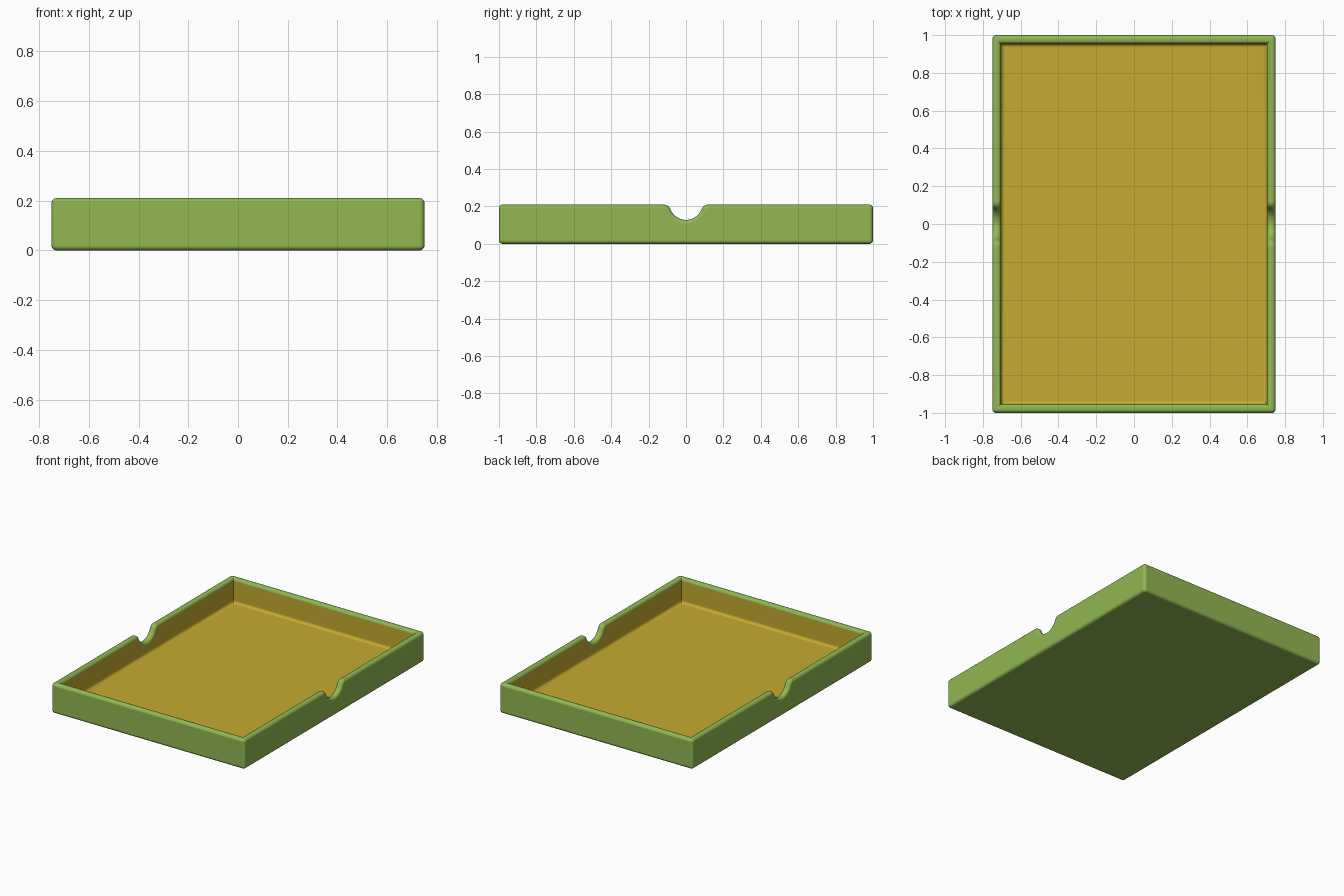
import bpy, bmesh, math

cube = bpy.data.objects.get("Cube")
if cube:
    bpy.data.objects.remove(cube)

HALF_X, HALF_Y, HEIGHT = 0.75, 1.0, 0.21
WALL, FLOOR, R = 0.046, 0.04, 0.02
STEPS = 5


def material(name, colour):
    mat = bpy.data.materials.new(name)
    mat.use_nodes = True
    mat.diffuse_color = colour
    mat.node_tree.nodes["Principled BSDF"].inputs["Base Color"].default_value = colour
    return mat


def quarter():
    """Cosine and sine pairs over a quarter turn."""
    return [(math.cos(a), math.sin(a))
            for a in (math.pi / 2 * i / STEPS for i in range(STEPS + 1))]


def notch_profile():
    """Finger notch rim from -y to +y as (y, z, normal y, normal z)."""
    shoulder, sy, dip = 0.04, 0.12, 0.128
    sz = HEIGHT - shoulder
    # Scoop circle that touches the shoulder circle
    k = dip - sz
    radius = (sy ** 2 + k ** 2 - shoulder ** 2) / (2 * (shoulder - k))
    cz = dip + radius
    tangent = math.atan2(sy, cz - sz)
    half = []
    for i in range(9):
        a = tangent * i / 8
        half.append((radius * math.sin(a), cz - radius * math.cos(a),
                     -math.sin(a), math.cos(a)))
    for i in range(1, 9):
        a = tangent * (1 - i / 8)
        half.append((sy - shoulder * math.sin(a), sz + shoulder * math.cos(a),
                     -math.sin(a), math.cos(a)))
    return [(-y, z, -ny, nz) for y, z, ny, nz in reversed(half[1:])] + half


def corner(sx, sy):
    """Rounded corner stations, in counter-clockwise order."""
    arc = quarter() if sx * sy > 0 else quarter()[::-1]
    return [("corner", sx, sy, c, s) for c, s in arc]


def side(sx):
    """Notched side stations, in counter-clockwise order."""
    pts = notch_profile() if sx > 0 else notch_profile()[::-1]
    return [("side", sx) + p for p in pts]


stations = (corner(1, -1) + side(1) + corner(1, 1)
            + corner(-1, 1) + side(-1) + corner(-1, -1))


def place(station, inset, level, from_rim):
    """Point at an inset from the outside, at a height or a depth below the rim."""
    if station[0] == "corner":
        _, sx, sy, c, s = station
        out, back = max(R - inset, 0), max(inset - R, 0)
        return (sx * (HALF_X - R - back + out * c),
                sy * (HALF_Y - R - back + out * s),
                HEIGHT - level if from_rim else level)
    _, sx, y, z, ny, nz = station
    x = sx * (HALF_X - inset)
    if from_rim:
        return (x, y - ny * level, z - nz * level)
    return (x, y, level)


# Cross-section from the underside, over the rim and down to the floor
section = [(R * (1 - c), R * (1 - s), False) for c, s in quarter()[::-1]]
section += [(R * (1 - c), R * (1 - s), True) for c, s in quarter()]
section += [(WALL - R * (1 - c), R * (1 - s), True) for c, s in quarter()[::-1]]
inner_start = len(section) - 1
section += [(WALL + R * (1 - c), FLOOR + R * (1 - s), False) for c, s in quarter()]
# Underside arc runs from the flat base up to the wall
section[:STEPS + 1] = [(R * (1 - c), R * (1 - s), False) for c, s in quarter()][::-1]

# Tray shell
bm = bmesh.new()
loops = [[bm.verts.new(place(st, *sec)) for st in stations] for sec in section]
count = len(stations)
for row, (low, high) in enumerate(zip(loops, loops[1:])):
    for i in range(count):
        j = (i + 1) % count
        face = bm.faces.new((low[i], low[j], high[j], high[i]))
        face.material_index = int(row >= inner_start)
bm.faces.new(loops[0][::-1])
bm.faces.new(loops[-1]).material_index = 1
bmesh.ops.remove_doubles(bm, verts=bm.verts, dist=0.00005)
bmesh.ops.recalc_face_normals(bm, faces=bm.faces)

mesh = bpy.data.meshes.new("tray")
bm.to_mesh(mesh)
bm.free()
mesh.materials.append(material("leaf green", (0.283, 0.479, 0.084, 1)))
mesh.materials.append(material("mustard yellow", (0.56, 0.405, 0.03, 1)))
tray = bpy.data.objects.new("tray", mesh)
bpy.context.collection.objects.link(tray)

# Smooth rounded edges with flat walls
bpy.context.view_layer.objects.active = tray
tray.select_set(True)
bpy.ops.object.shade_smooth_by_angle(angle=math.radians(35))
weighted = tray.modifiers.new("flat walls", "WEIGHTED_NORMAL")
weighted.keep_sharp = True
